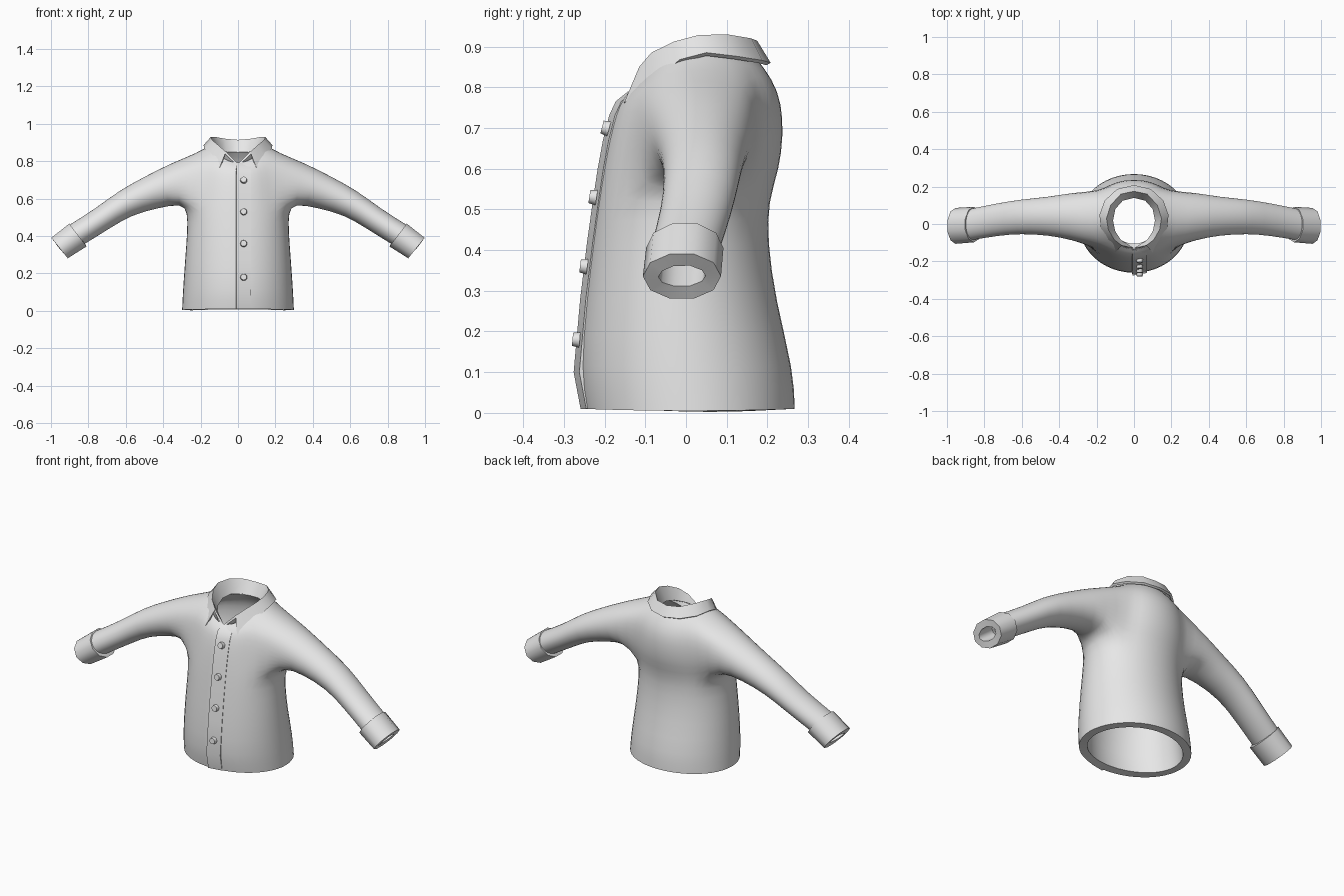
import bpy, bmesh, math
from mathutils import Vector

if "Cube" in bpy.data.objects:
    bpy.data.objects.remove(bpy.data.objects["Cube"])

cloth = bpy.data.materials.new("grey cloth")
cloth.use_nodes = True
GREY = (0.8, 0.8, 0.8, 1)
cloth.diffuse_color = GREY
cloth.node_tree.nodes["Principled BSDF"].inputs["Base Color"].default_value = GREY


def finish(name, bm, thickness=0, subdiv=0, angle=40):
    """Turn a bmesh into a named object, thicken it and shade it."""
    bmesh.ops.recalc_face_normals(bm, faces=bm.faces[:])
    mesh = bpy.data.meshes.new(name)
    bm.to_mesh(mesh)
    bm.free()
    mesh.materials.append(cloth)
    ob = bpy.data.objects.new(name, mesh)
    bpy.context.collection.objects.link(ob)
    bpy.ops.object.select_all(action='DESELECT')
    ob.select_set(True)
    bpy.context.view_layer.objects.active = ob
    if subdiv:
        ob.modifiers.new("round", 'SUBSURF').levels = subdiv
        bpy.ops.object.modifier_apply(modifier="round")
    if thickness:
        mod = ob.modifiers.new("thick", 'SOLIDIFY')
        mod.thickness = thickness
        mod.offset = -1
        bpy.ops.object.modifier_apply(modifier="thick")
    bpy.ops.object.shade_smooth_by_angle(angle=math.radians(angle))
    return ob


def bridge(bm, a, b, closed=True):
    n = len(a)
    for i in range(n if closed else n - 1):
        j = (i + 1) % n
        bm.faces.new((a[i], a[j], b[j], b[i]))


# Torso rows: side z, front z, back z, half width, front y, back y
ROWS = [
    (.005, .01, .01, .302, -.252, .27),
    (.10, .10, .10, .298, -.269, .268),
    (.28, .28, .28, .285, -.253, .222),
    (.42, .42, .42, .274, -.236, .203),
    (.53, .52, .52, .272, -.222, .204),
    (.60, .60, .60, .268, -.21, .232),
    (.68, .67, .68, .262, -.197, .241),
    (.77, .73, .76, .25, -.182, .238),
    (.845, .765, .82, .22, -.166, .214),
    (.885, .79, .87, .155, -.135, .175),
]
COLS, HALF, LOW, HIGH = 24, 3, 4, 8     # armhole spans rows LOW..HIGH


def torso_point(row, ang):
    zs, zf, zb, hx, yf, yb = row
    c, s = math.cos(ang), math.sin(ang)
    zend = zb if s > 0 else zf
    return Vector((hx * c, (yf + yb) / 2 + (yb - yf) / 2 * s, zs * c * c + zend * s * s))


# Sleeve sections: top x, z, bottom x, z, centre y, half width y
SLEEVE = [
    (.36, .79, .30, .572, .042, .128),
    (.50, .718, .42, .55, .042, .103),
    (.64, .642, .57, .512, .040, .093),
    (.76, .548, .69, .437, .025, .088),
    (.915, .452, .83, .35, -.003, .085),
]
CUFF = [(.905, .469, .807, .341, -.003, .095), (1.0, .393, .908, .278, -.01, .096)]


def section(sec, side, n, shift):
    tx, tz, bx, bz, yc, yh = sec
    pts = []
    for k in range(n):
        a = -math.pi / 2 + (k - shift) * math.tau / n
        f = (1 + math.sin(a)) / 2
        pts.append((side * (bx + (tx - bx) * f), yc + yh * math.cos(a), bz + (tz - bz) * f))
    return pts


# Shirt body with sleeves grown from the armholes
bm = bmesh.new()
grid = [[bm.verts.new(torso_point(r, math.tau * j / COLS)) for j in range(COLS)] for r in ROWS]


def in_armhole(r, j):
    near = lambda c: -HALF <= (j - c + COLS // 2) % COLS - COLS // 2 < HALF
    return LOW <= r < HIGH and (near(0) or near(COLS // 2))


for r in range(len(ROWS) - 1):
    for j in range(COLS):
        if not in_armhole(r, j):
            k = (j + 1) % COLS
            bm.faces.new((grid[r][j], grid[r][k], grid[r + 1][k], grid[r + 1][j]))

for side in (1, -1):
    col = lambda j: j % COLS if side > 0 else (COLS // 2 - j) % COLS
    span = range(-HALF, HALF + 1)
    loop = [grid[LOW][col(j)] for j in span]
    loop += [grid[r][col(HALF)] for r in range(LOW + 1, HIGH)]
    loop += [grid[HIGH][col(j)] for j in reversed(span)]
    loop += [grid[r][col(-HALF)] for r in range(HIGH - 1, LOW, -1)]
    for sec in SLEEVE:
        ring = [bm.verts.new(p) for p in section(sec, side, len(loop), HALF)]
        bridge(bm, loop, ring)
        loop = ring
finish("shirt_body", bm, 0.042, 1, 50)

# Cuffs
for side, label in ((1, "left"), (-1, "right")):
    bm = bmesh.new()
    a, b = [[bm.verts.new(p) for p in section(s, side, 10, 0.5)] for s in CUFF]
    bridge(bm, a, b)
    finish(label + "_cuff", bm, 0.038, 0, 50)

# Collar: inner stand, fold and outer leaf, from centre back to the tip
STAND = [(0, .14, .85), (.06, .125, .85), (.10, .08, .855), (.112, .02, .85),
         (.10, -.04, .835), (.07, -.085, .815), (.004, -.128, .79)]
FOLD = [(0, .175, .914), (.07, .16, .92), (.125, .10, .93), (.147, .03, .928),
        (.137, -.03, .912), (.105, -.085, .885), (.065, -.115, .85)]
LEAF = [(0, .208, .86), (.09, .187, .866), (.157, .125, .876), (.184, .05, .885),
        (.18, -.015, .868), (.148, -.085, .812), (.10, -.152, .762)]


def mirrored(pts):
    return [(-x, y, z) for x, y, z in reversed(pts[1:])] + pts


bm = bmesh.new()
stand, fold, leaf = [[bm.verts.new(p) for p in mirrored(line)] for line in (STAND, FOLD, LEAF)]
bridge(bm, stand, fold, False)
bridge(bm, fold, leaf, False)
finish("collar", bm, 0.012, 0, 35)


# Front edge that overlaps down the middle
def front(z):
    for lo, hi in zip(ROWS, ROWS[1:]):
        if z <= hi[1]:
            t = (z - lo[1]) / (hi[1] - lo[1])
            return lo[4] + (hi[4] - lo[4]) * t
    return ROWS[-1][4]


bm = bmesh.new()
edge, seam = [], []
for row in ROWS:
    z, y = row[1], row[4]
    edge.append(bm.verts.new((-.008, y - .007, z)))
    seam.append(bm.verts.new((.07, y + .007, z)))
bridge(bm, edge, seam, False)
finish("front_placket", bm, 0.012)

# Buttons
for i, z in enumerate((.18, .36, .53, .70)):
    bm = bmesh.new()
    bmesh.ops.create_cone(bm, cap_ends=True, segments=12, radius1=.019, radius2=.016, depth=.018)
    ob = finish("button_%d" % (i + 1), bm)
    slope = math.atan2(front(z + .04) - front(z - .04), .08)
    ob.rotation_euler = (math.pi / 2 - slope, 0, 0)
    ob.location = (.03, front(z) - .008, z)
